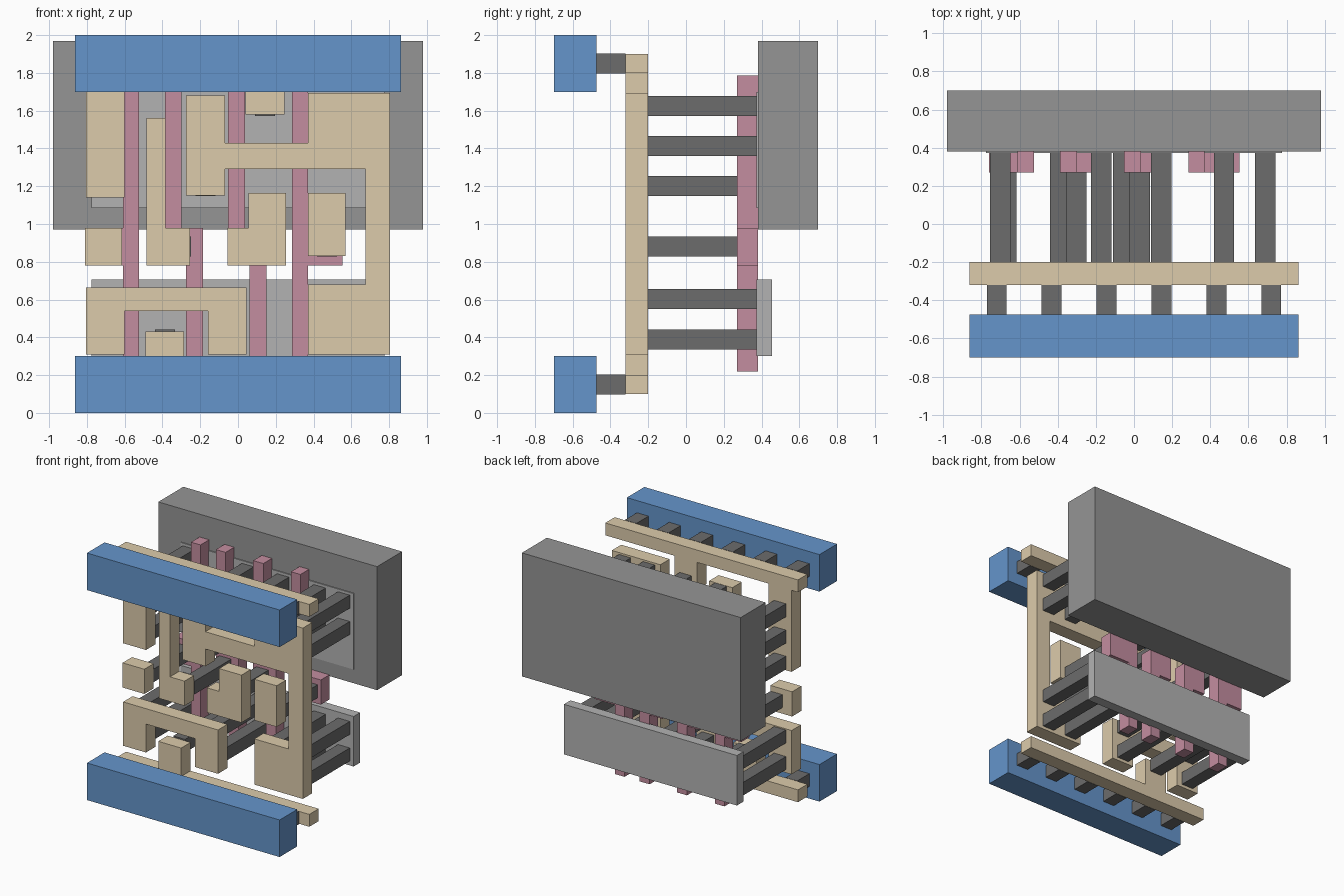
import bpy, bmesh


def material(name, rgb):
    m = bpy.data.materials.new(name)
    m.diffuse_color = (*rgb, 1)
    return m


BLUE = material("blue", (0.13, 0.30, 0.60))
TAN = material("tan", (0.72, 0.60, 0.41))
PINK = material("pink", (0.55, 0.27, 0.35))
DARK = material("dark_grey", (0.15, 0.15, 0.15))
MID = material("mid_grey", (0.30, 0.30, 0.30))
LIGHT = material("light_grey", (0.45, 0.45, 0.45))


def slab(name, pts, y0, y1, mat):
    """Extrude an x-z outline from y0 to y1."""
    bm = bmesh.new()
    face = bm.faces.new([bm.verts.new((x, y0, z)) for x, z in pts])
    ext = bmesh.ops.extrude_face_region(bm, geom=[face])
    moved = [v for v in ext["geom"] if isinstance(v, bmesh.types.BMVert)]
    bmesh.ops.translate(bm, verts=moved, vec=(0, y1 - y0, 0))
    bmesh.ops.recalc_face_normals(bm, faces=bm.faces)
    me = bpy.data.meshes.new(name)
    bm.to_mesh(me)
    bm.free()
    me.materials.append(mat)
    ob = bpy.data.objects.new(name, me)
    bpy.context.collection.objects.link(ob)
    return ob


def box(name, x0, x1, z0, z1, y0, y1, mat):
    return slab(name, [(x0, z0), (x1, z0), (x1, z1), (x0, z1)], y0, y1, mat)


# front rails and the short posts joining them to the tan layer
for side, z, zc in (("lower", 0.0, 0.15), ("upper", 1.7, 1.85)):
    box(side + "_front_rail", -0.863, 0.863, z, z + 0.3, -0.70, -0.475, BLUE)
    for i in range(6):
        x = -0.72 + 0.288 * i
        box(side + "_rail_post", x - 0.052, x + 0.052, zc - 0.052, zc + 0.052, -0.475, -0.32, DARK)

# tan wiring layer
TAN_SHAPES = {
    "upper_tan_rail": [(-0.863, 1.9), (-0.863, 1.8), (-0.805, 1.8), (-0.805, 1.14), (-0.6, 1.14),
                       (-0.6, 1.8), (0.04, 1.8), (0.04, 1.58), (0.245, 1.58), (0.245, 1.8),
                       (0.863, 1.8), (0.863, 1.9)],
    "lower_tan_rail": [(-0.863, 0.1), (0.863, 0.1), (0.863, 0.2), (-0.285, 0.2), (-0.285, 0.43),
                       (-0.49, 0.43), (-0.49, 0.2), (-0.863, 0.2)],
    "lower_left_bridge": [(-0.805, 0.31), (-0.6, 0.31), (-0.6, 0.54), (-0.16, 0.54), (-0.16, 0.31),
                          (0.045, 0.31), (0.045, 0.665), (-0.805, 0.665)],
    "right_track": [(0.37, 0.31), (0.805, 0.31), (0.805, 1.693), (0.37, 1.693), (0.37, 1.43),
                    (-0.068, 1.43), (-0.068, 1.68), (-0.275, 1.68), (-0.275, 1.15), (-0.068, 1.15),
                    (-0.068, 1.29), (0.675, 1.29), (0.675, 0.68), (0.37, 0.68)],
    "left_hook": [(-0.485, 0.78), (-0.255, 0.78), (-0.255, 0.98), (-0.385, 0.98), (-0.385, 1.56),
                  (-0.485, 1.56)],
    "centre_pad": [(-0.055, 0.78), (0.255, 0.78), (0.255, 1.165), (0.055, 1.165), (0.055, 0.98),
                   (-0.055, 0.98)],
    "left_pad": [(-0.81, 0.78), (-0.615, 0.78), (-0.615, 0.98), (-0.81, 0.98)],
    "right_pad": [(0.37, 0.83), (0.57, 0.83), (0.57, 1.163), (0.37, 1.163)],
}
for name, pts in TAN_SHAPES.items():
    slab(name, pts, -0.32, -0.2, TAN)

# pink strips: upper and lower x ranges with a wider tab between
LO, HI, T0, T1 = 0.22, 1.785, 0.78, 0.98
PINK_SHAPES = [
    [(-0.61, LO), (-0.525, LO), (-0.525, HI), (-0.61, HI), (-0.61, T1), (-0.76, T1), (-0.76, T0), (-0.61, T0)],
    [(-0.275, LO), (-0.185, LO), (-0.185, T1), (-0.3, T1), (-0.3, HI), (-0.387, HI), (-0.387, T0), (-0.275, T0)],
    [(0.06, LO), (0.15, LO), (0.15, T1), (0.038, T1), (0.038, HI), (-0.053, HI), (-0.053, T0), (0.06, T0)],
    [(0.285, LO), (0.37, LO), (0.37, T0), (0.553, T0), (0.553, T1), (0.37, T1), (0.37, HI), (0.285, HI)],
]
for pts in PINK_SHAPES:
    slab("pink_strip", pts, 0.27, 0.38, PINK)

# back block with thin inset plate, and the lower plate
box("back_block", -0.98, 0.98, 0.97, 1.97, 0.38, 0.70, MID)
box("upper_plate", -0.775, 0.775, 1.085, 1.70, 0.372, 0.45, LIGHT)
box("lower_plate", -0.775, 0.775, 0.30, 0.705, 0.372, 0.455, LIGHT)

# long pillars from the tan layer: column x -> row heights
A, B, C, D, E = 1.625, 1.412, 1.2, 0.603, 0.388
PILLARS = [(-0.702, (A, B, C, D, E)), (-0.387, (E,)), (-0.172, (A, B, C)), (-0.057, (D, E)),
           (0.143, (A,)), (0.472, (A, B, D, E)), (0.688, (A, B, D, E))]
for x, rows in PILLARS:
    for z in rows:
        box("long_pillar", x - 0.053, x + 0.053, z - 0.053, z + 0.053, -0.2, 0.375, DARK)
for x in (-0.67, -0.303, 0.03, 0.472):
    box("tab_pillar", x - 0.053, x + 0.053, 0.828, 0.934, -0.2, 0.275, DARK)
